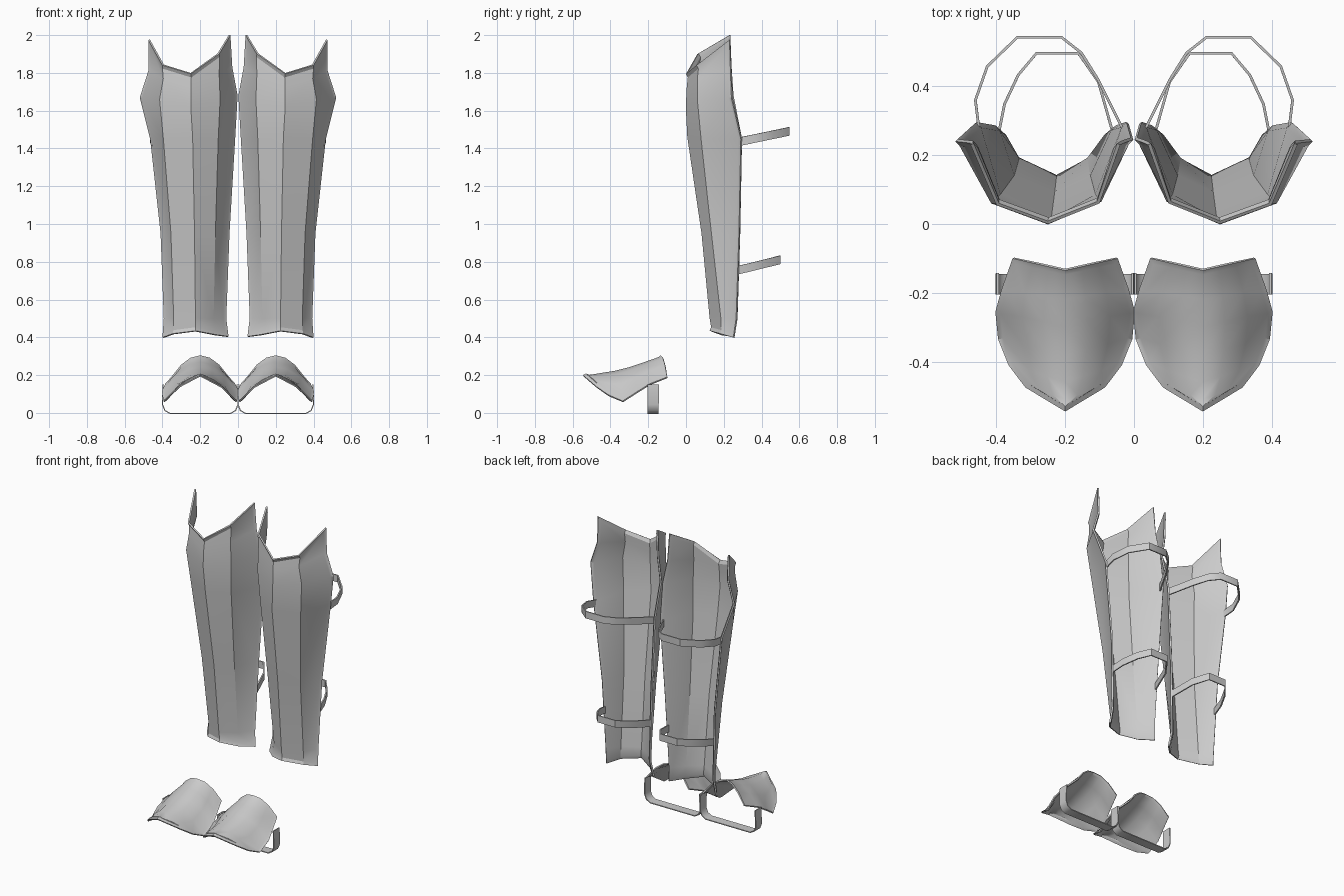
import bpy, bmesh

if "Cube" in bpy.data.objects:
    bpy.data.objects.remove(bpy.data.objects["Cube"])


def plate(name, rows, thick, lip=0.0, angle=0.45):
    """Skin a grid of points, add a rolled lip, thicken, mirror to the other leg."""
    bm = bmesh.new()
    grid = [[bm.verts.new(p) for p in row] for row in rows]
    for a, b in zip(grid, grid[1:]):
        for i in range(len(a) - 1):
            bm.faces.new((b[i], b[i + 1], a[i + 1], a[i]))
    bmesh.ops.remove_doubles(bm, verts=bm.verts[:], dist=0.0005)
    if lip:
        bmesh.ops.inset_region(bm, faces=bm.faces[:], use_boundary=True,
                               use_even_offset=True, thickness=lip, depth=-lip * 0.35)
    me = bpy.data.meshes.new(name)
    bm.to_mesh(me)
    bm.free()
    ob = bpy.data.objects.new(name, me)
    bpy.context.collection.objects.link(ob)
    bpy.ops.object.select_all(action='DESELECT')
    ob.select_set(True)
    bpy.context.view_layer.objects.active = ob
    s = ob.modifiers.new("thickness", 'SOLIDIFY')
    s.thickness = thick
    s.offset = -1
    m = ob.modifiers.new("other_leg", 'MIRROR')
    m.use_mirror_merge = False
    for mod in ("thickness", "other_leg"):
        bpy.ops.object.modifier_apply(modifier=mod)
    bpy.ops.object.shade_smooth_by_angle(angle=angle)
    return ob


# Shin guard: rows from top to ankle, each inner edge -> ridge -> outer edge
shin = [
    [(.04, .23, 2.0), (.10, .06, 1.90), (.25, .0, 1.795), (.40, .055, 1.84), (.475, .23, 1.975)],
    [(.03, .235, 1.83), (.095, .06, 1.79), (.25, -.003, 1.72), (.40, .055, 1.77), (.475, .235, 1.81)],
    [(.002, .245, 1.68), (.09, .06, 1.66), (.25, -.008, 1.62), (.42, .055, 1.66), (.52, .24, 1.67)],
    [(.015, .29, 1.45), (.10, .075, 1.45), (.24, .0, 1.46), (.40, .075, 1.45), (.465, .29, 1.45)],
    [(.045, .28, .95), (.115, .13, .95), (.23, .075, .95), (.36, .13, .95), (.41, .28, .95)],
    [(.062, .265, .5), (.125, .18, .5), (.225, .118, .5), (.345, .18, .5), (.393, .265, .5)],
    [(.05, .25, .405), (.12, .18, .415), (.225, .125, .435), (.345, .18, .42), (.40, .25, .40)],
]
plate("shin_guard", shin, 0.010, lip=0.018)


# Calf straps: loops behind the shin, rising toward the back
def calf_strap(name, path, z0, z1, height):
    y0 = path[0][1]
    y1 = max(p[1] for p in path)
    mid = [(x, y, z0 + (z1 - z0) * (y - y0) / (y1 - y0)) for x, y in path]
    rows = [[(x, y, z + s * height / 2) for x, y, z in mid] for s in (1, -1)]
    plate(name, rows, 0.008, angle=0.7)


calf_strap("upper_calf_strap",
           [(.455, .28), (.465, .36), (.43, .46), (.34, .547), (.21, .547),
            (.15, .50), (.10, .42), (.03, .28)], 1.435, 1.49, .045)
calf_strap("lower_calf_strap",
           [(.395, .275), (.38, .35), (.34, .435), (.285, .50), (.16, .50),
            (.10, .415), (.06, .275)], .755, .81, .045)

# Foot plate: rows from instep to toe (centre y, centre z, half width, edge y, edge z)
foot_rows = [
    (-.135, .305, .153, -.10, .19),
    (-.22, .275, .185, -.19, .155),
    (-.30, .248, .203, -.255, .115),
    (-.38, .228, .195, -.335, .063),
    (-.46, .215, .165, -.41, .095),
    (-.51, .207, .116, -.475, .14),
    (-.545, .20, 0, -.545, .20),
]
foot = []
for yc, zc, w, ye, ze in foot_rows:
    foot.append([(.2 + w * t, yc + (ye - yc) * abs(t), zc + (ze - zc) * abs(t) ** 2)
                 for t in (-1, -.66, -.33, 0, .33, .66, 1)])
plate("foot_plate", foot, 0.008, lip=0.015, angle=0.6)

# Sole strap passing under the foot
half = [(.193, .15), (.197, .045), (.185, .015), (.16, .0)]
sole = [(.2 + x, z) for x, z in half] + [(.2 - x, z) for x, z in reversed(half)]
plate("sole_strap", [[(x, y + (.025 * (z - .02) if y > -.17 else 0), z) for x, z in sole]
                     for y in (-.205, -.145)], 0.006, angle=0.7)
